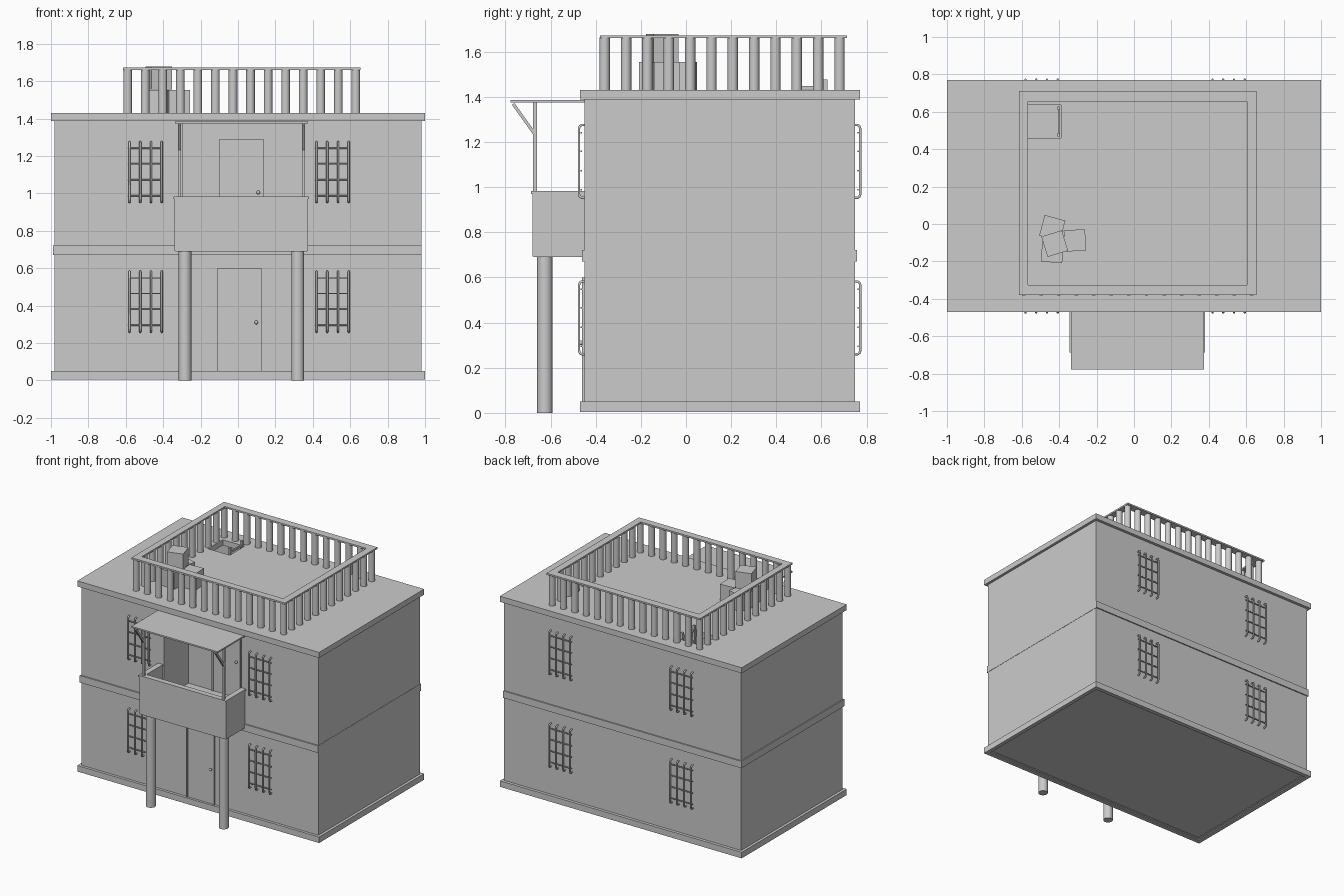
import bpy, bmesh, math
from mathutils import Matrix, Vector

if "Cube" in bpy.data.objects:
    bpy.data.objects.remove(bpy.data.objects["Cube"])


def finish(name, bm, smooth=False):
    bmesh.ops.recalc_face_normals(bm, faces=bm.faces)
    me = bpy.data.meshes.new(name)
    bm.to_mesh(me)
    bm.free()
    ob = bpy.data.objects.new(name, me)
    bpy.context.collection.objects.link(ob)
    if smooth:
        bpy.ops.object.select_all(action='DESELECT')
        bpy.context.view_layer.objects.active = ob
        ob.select_set(True)
        bpy.ops.object.shade_smooth_by_angle(angle=math.radians(40))
    return ob


def add_box(bm, x0, x1, y0, y1, z0, z1, turn=0):
    m = (Matrix.Translation(((x0 + x1) / 2, (y0 + y1) / 2, (z0 + z1) / 2))
         @ Matrix.Rotation(math.radians(turn), 4, 'Z')
         @ Matrix.Diagonal((x1 - x0, y1 - y0, z1 - z0, 1)))
    bmesh.ops.create_cube(bm, size=1, matrix=m)


def boxes(name, *items):
    bm = bmesh.new()
    for it in items:
        add_box(bm, *it)
    return finish(name, bm)


def add_rod(bm, a, b, r, seg=16):
    a, b = Vector(a), Vector(b)
    d = b - a
    m = Matrix.Translation((a + b) / 2) @ d.to_track_quat('Z', 'Y').to_matrix().to_4x4()
    bmesh.ops.create_cone(bm, cap_ends=True, segments=seg, radius1=r, radius2=r,
                          depth=d.length, matrix=m)


def ring(name, outer, inner, z0, z1):
    # rectangular slab with a rectangular hole
    bm = bmesh.new()
    loops = []
    for (x0, x1, y0, y1) in (outer, inner):
        for z in (z0, z1):
            loops.append([bm.verts.new((x, y, z)) for x, y in
                          ((x0, y0), (x1, y0), (x1, y1), (x0, y1))])
    ob, ot, ib, it = loops
    for p, q in ((ob, ot), (ot, it), (it, ib), (ib, ob)):
        for i in range(4):
            j = (i + 1) % 4
            bm.faces.new((p[i], p[j], q[j], q[i]))
    return finish(name, bm)


# House walls: closed lower storey, upper storey with a recessed loggia in front
room = (-0.95, 0.95, -0.42, 0.718)
slab = (-1, 1, -0.47, 0.77)
core = (-0.97, 0.97, -0.44, 0.738)
RX0, RX1, RY, RT = -0.297, 0.342, -0.16, 1.375
ring("lower_walls", (-0.98, 0.98, -0.45, 0.748), room, 0.012, 0.71)
boxes("upper_walls", (-0.98, -0.95, -0.45, 0.748, 0.71, 1.40), (0.95, 0.98, -0.45, 0.748, 0.71, 1.40),
      (-0.95, 0.95, 0.718, 0.748, 0.71, 1.40), (-0.95, RX0, -0.45, -0.42, 0.71, 1.40),
      (RX1, 0.95, -0.45, -0.42, 0.71, 1.40), (RX0, RX1, -0.45, -0.42, RT, 1.40))
boxes("loggia_walls", (RX0 - 0.03, RX0, -0.42, RY + 0.03, 0.71, 1.39),
      (RX1, RX1 + 0.03, -0.42, RY + 0.03, 0.71, 1.39), (RX0, RX1, RY, RY + 0.03, 0.71, 1.39))
boxes("ground_floor", (*room, 0.015, 0.04))
boxes("upper_floor", (*room, 0.69, 0.735))

# Trim bands and roof with hatch opening
ring("plinth", slab, core, 0.005, 0.05)
ring("middle_band", (-0.988, 0.982, -0.46, 0.757), core, 0.67, 0.722)
ring("roof_slab", slab, (-0.57, -0.39, 0.46, 0.635), 1.388, 1.43)

# Ladder up through the hatch
bm = bmesh.new()
for y in (0.478, 0.618):
    add_box(bm, -0.41, -0.395, y - 0.009, y + 0.009, 0.735, 1.477)
for i in range(9):
    z = 0.80 + i * 0.08
    add_box(bm, -0.407, -0.397, 0.478, 0.618, z - 0.007, z + 0.007)
finish("hatch_ladder", bm)

# Roof railing
ring("railing_top", (-0.615, 0.655, -0.38, 0.712), (-0.567, 0.603, -0.327, 0.655), 1.66, 1.672)
bm = bmesh.new()
for i in range(14):
    for j in range(12):
        if i in (0, 13) or j in (0, 11):
            x = -0.59 + i * 1.22 / 13
            y = -0.36 + j * 1.04 / 11
            add_rod(bm, (x, y, 1.425), (x, y, 1.662), 0.023)
finish("railing_balusters", bm, True)

# Stacked crates on the roof
for n, (x, y, z, a) in enumerate([(-0.437, -0.022, 1.43, -15), (-0.316, -0.088, 1.43, 3),
                                  (-0.437, -0.148, 1.43, -4), (-0.424, -0.105, 1.555, 17)]):
    h = 0.057
    boxes("crate_%d" % (n + 1), (x - h, x + h, y - h, y + h, z, z + 0.123, a))

# Doors with frame and knob
for name, x0, x1, y, z0, z1, kz in (("front", -0.11, 0.125, -0.45, 0.05, 0.60, 0.31),
                                    ("balcony", -0.10, 0.135, RY, 0.735, 1.29, 1.005)):
    w = 0.012
    boxes(name + "_door", (x0 + w, x1 - w, y - 0.003, y + 0.01, z0, z1 - w))
    boxes(name + "_door_frame", (x0, x0 + w, y - 0.01, y + 0.01, z0, z1),
          (x1 - w, x1, y - 0.01, y + 0.01, z0, z1),
          (x0 + w, x1 - w, y - 0.01, y + 0.01, z1 - w, z1))
    bm = bmesh.new()
    bmesh.ops.create_uvsphere(bm, u_segments=12, v_segments=8, radius=0.01,
                              matrix=Matrix.Translation((x1 - 0.027, y - 0.016, kz)))
    add_rod(bm, (x1 - 0.027, y - 0.016, kz), (x1 - 0.027, y + 0.005, kz), 0.004, 8)
    finish(name + "_door_knob", bm, True)

# Balcony with parapet, cap and columns
boxes("balcony_floor", (-0.335, 0.37, -0.675, -0.42, 0.69, 0.735))
boxes("balcony_parapet", (-0.34, 0.375, -0.68, -0.65, 0.692, 0.975),
      (-0.34, -0.31, -0.65, -0.44, 0.692, 0.975), (0.345, 0.375, -0.65, -0.44, 0.692, 0.975))
boxes("balcony_cap", (-0.345, 0.38, -0.686, -0.645, 0.97, 0.983),
      (-0.345, -0.305, -0.645, -0.44, 0.97, 0.983), (0.34, 0.38, -0.645, -0.44, 0.97, 0.983))
bm = bmesh.new()
for x in (-0.283, 0.32):
    add_rod(bm, (x, -0.625, 0), (x, -0.625, 0.70), 0.034, 24)
finish("balcony_columns", bm, True)

# Canopy with posts and slanted braces
boxes("canopy", (-0.337, 0.375, -0.777, -0.44, 1.374, 1.385))
bm = bmesh.new()
for x in (-0.312, 0.35):
    add_box(bm, x - 0.008, x + 0.008, -0.677, -0.66, 0.975, 1.376)
    a, b = Vector((x, -0.765, 1.368)), Vector((x, -0.67, 1.235))
    d = b - a
    m = (Matrix.Translation((a + b) / 2) @ Matrix.Rotation(math.atan2(d.z, d.y), 4, 'X')
         @ Matrix.Diagonal((0.016, d.length, 0.014, 1)))
    bmesh.ops.create_cube(bm, size=1, matrix=m)
finish("canopy_posts", bm)

# Barred windows, front and back on both floors
for side, wall, s in (("front", -0.45, -1), ("back", 0.748, 1)):
    for floor, z0 in (("lower", 0.26), ("upper", 0.953)):
        for part, xs in (("left", (-0.58, -0.523, -0.465, -0.408)),
                         ("right", (0.42, 0.477, 0.535, 0.592))):
            name = "%s_%s_%s_window" % (side, floor, part)
            z1 = z0 + 0.322
            cu = bpy.data.curves.new(name + "_bars", 'CURVE')
            cu.dimensions = '3D'
            cu.bevel_depth = 0.006
            cu.bevel_resolution = 1
            cu.use_fill_caps = True
            path = [(-0.01, z0), (0.012, z0), (0.02, z0 + 0.005), (0.024, z0 + 0.016),
                    (0.024, z1 - 0.016), (0.02, z1 - 0.005), (0.012, z1), (-0.01, z1)]
            lines = [[(x, wall + s * d, z) for d, z in path] for x in xs]
            for dz in (0.035, 0.12, 0.205, 0.288):
                lines.append([(xs[0] - 0.008, wall + s * 0.014, z0 + dz),
                              (xs[-1] + 0.008, wall + s * 0.014, z0 + dz)])
            for pts in lines:
                sp = cu.splines.new('POLY')
                sp.points.add(len(pts) - 1)
                for n, (p, co) in enumerate(zip(sp.points, pts)):
                    p.co = (*co, 1)
                    p.radius = 1 if len(pts) > 2 else 0.7
            ob = bpy.data.objects.new(name + "_bars", cu)
            bpy.context.collection.objects.link(ob)
            bpy.ops.object.select_all(action='DESELECT')
            bpy.context.view_layer.objects.active = ob
            ob.select_set(True)
            bpy.ops.object.convert(target='MESH')
